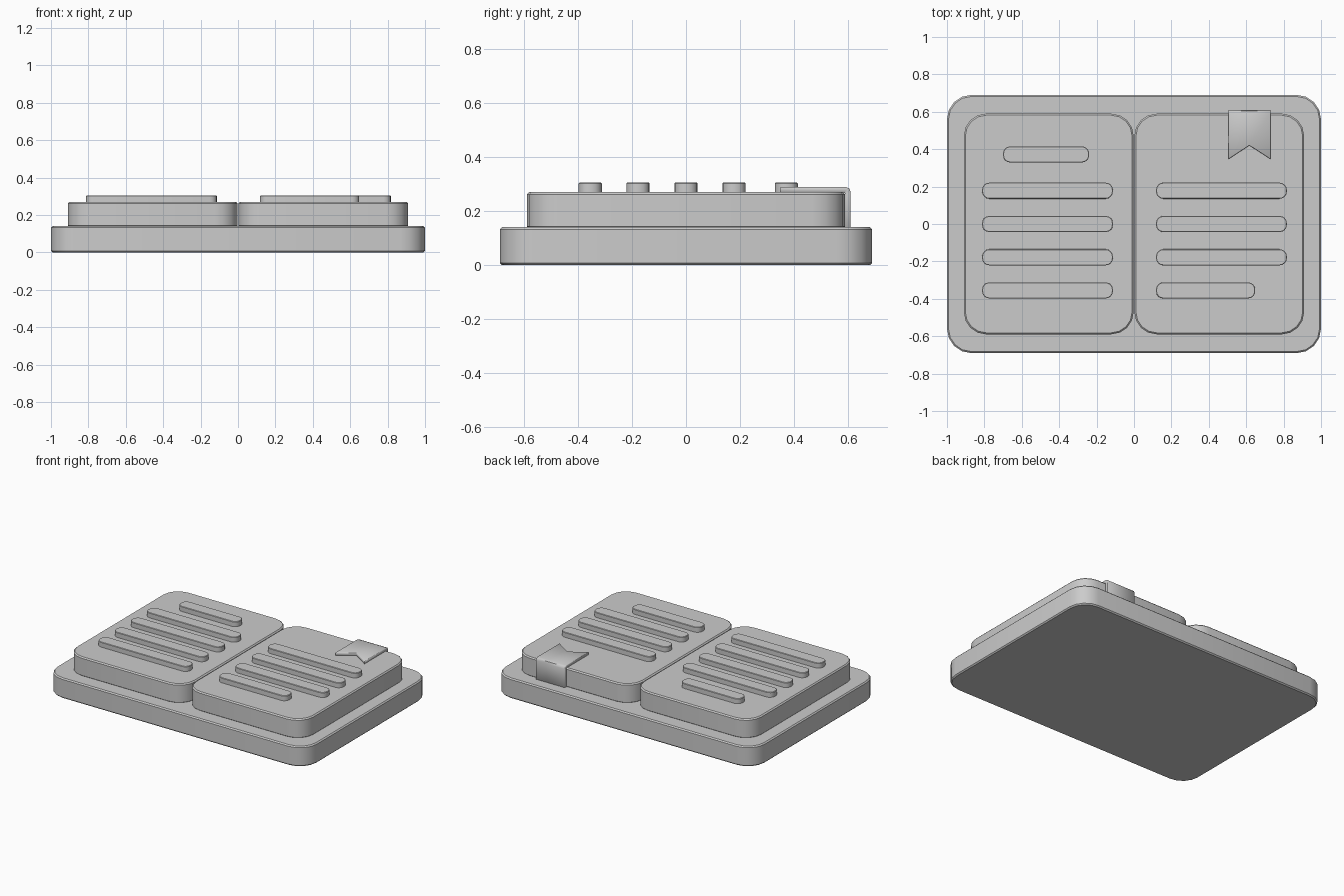
import bpy, bmesh, math

if "Cube" in bpy.data.objects:
    bpy.data.objects.remove(bpy.data.objects["Cube"])

grey = bpy.data.materials.new("plain_grey")
grey.use_nodes = True
colour = (0.6, 0.6, 0.6, 1)
grey.diffuse_color = colour
grey.node_tree.nodes["Principled BSDF"].inputs["Base Color"].default_value = colour


def finish(name, bm, bevel):
    """Turn a bmesh into a shaded object with softened edges."""
    bmesh.ops.recalc_face_normals(bm, faces=bm.faces)
    mesh = bpy.data.meshes.new(name)
    bm.to_mesh(mesh)
    bm.free()
    mesh.materials.append(grey)
    obj = bpy.data.objects.new(name, mesh)
    bpy.context.collection.objects.link(obj)
    bpy.ops.object.select_all(action='DESELECT')
    obj.select_set(True)
    bpy.context.view_layer.objects.active = obj
    bpy.ops.object.shade_smooth_by_angle(angle=math.radians(35))
    mod = obj.modifiers.new("soft_edges", 'BEVEL')
    mod.width = bevel
    mod.segments = 1
    mod.limit_method = 'ANGLE'
    mod.angle_limit = math.radians(50)
    return obj


def slab(name, x0, x1, y0, y1, z0, z1, radius, bevel, steps=4):
    """Block with rounded corners in plan."""
    bm = bmesh.new()
    verts = []
    corners = [(x1 - radius, y1 - radius), (x0 + radius, y1 - radius),
               (x0 + radius, y0 + radius), (x1 - radius, y0 + radius)]
    for i, (cx, cy) in enumerate(corners):
        for s in range(steps + 1):
            a = math.pi / 2 * (i + s / steps)
            verts.append(bm.verts.new((cx + radius * math.cos(a),
                                       cy + radius * math.sin(a), z0)))
    face = bm.faces.new(verts)
    top = bmesh.ops.extrude_face_region(bm, geom=[face])["geom"]
    bmesh.ops.translate(bm, vec=(0, 0, z1 - z0),
                        verts=[v for v in top if isinstance(v, bmesh.types.BMVert)])
    return finish(name, bm, bevel)


# Cover and the two page blocks
slab("cover", -1, 1, -0.69, 0.69, 0, 0.14, 0.13, 0.008)
slab("right_page", -0.91, -0.002, -0.59, 0.59, 0.135, 0.27, 0.12, 0.008)
slab("left_page", 0.002, 0.91, -0.59, 0.59, 0.135, 0.27, 0.12, 0.008)

# Raised lines of writing
rows = [0.372, 0.178, 0, -0.178, -0.355]
spans = {"right": [(-0.7, -0.24)] + [(-0.812, -0.113)] * 4,
         "left": [None] + [(0.118, 0.817)] * 3 + [(0.118, 0.648)]}
for side, lines in spans.items():
    for i, (y, span) in enumerate(zip(rows, lines)):
        if span:
            slab(f"{side}_line_{i + 1}", *span, y - 0.043, y + 0.043,
                 0.26, 0.305, 0.038, 0.003)

# Bookmark ribbon: notched strip folded down over the back edge
bm = bmesh.new()
fold = [(0.59, 0.29), (0.605, 0.284), (0.61, 0.27), (0.61, 0.138)]
columns = []
for x, tip in ((0.505, 0.347), (0.617, 0.42), (0.73, 0.347)):
    columns.append([bm.verts.new((x, y, z)) for y, z in [(tip, 0.29)] + fold])
for a, b in zip(columns, columns[1:]):
    for i in range(len(fold)):
        bm.faces.new((a[i], b[i], b[i + 1], a[i + 1]))
ribbon = finish("bookmark", bm, 0.004)
thick = ribbon.modifiers.new("thickness", 'SOLIDIFY')
thick.thickness = 0.022
thick.offset = -1
ribbon.modifiers.move(1, 0)
